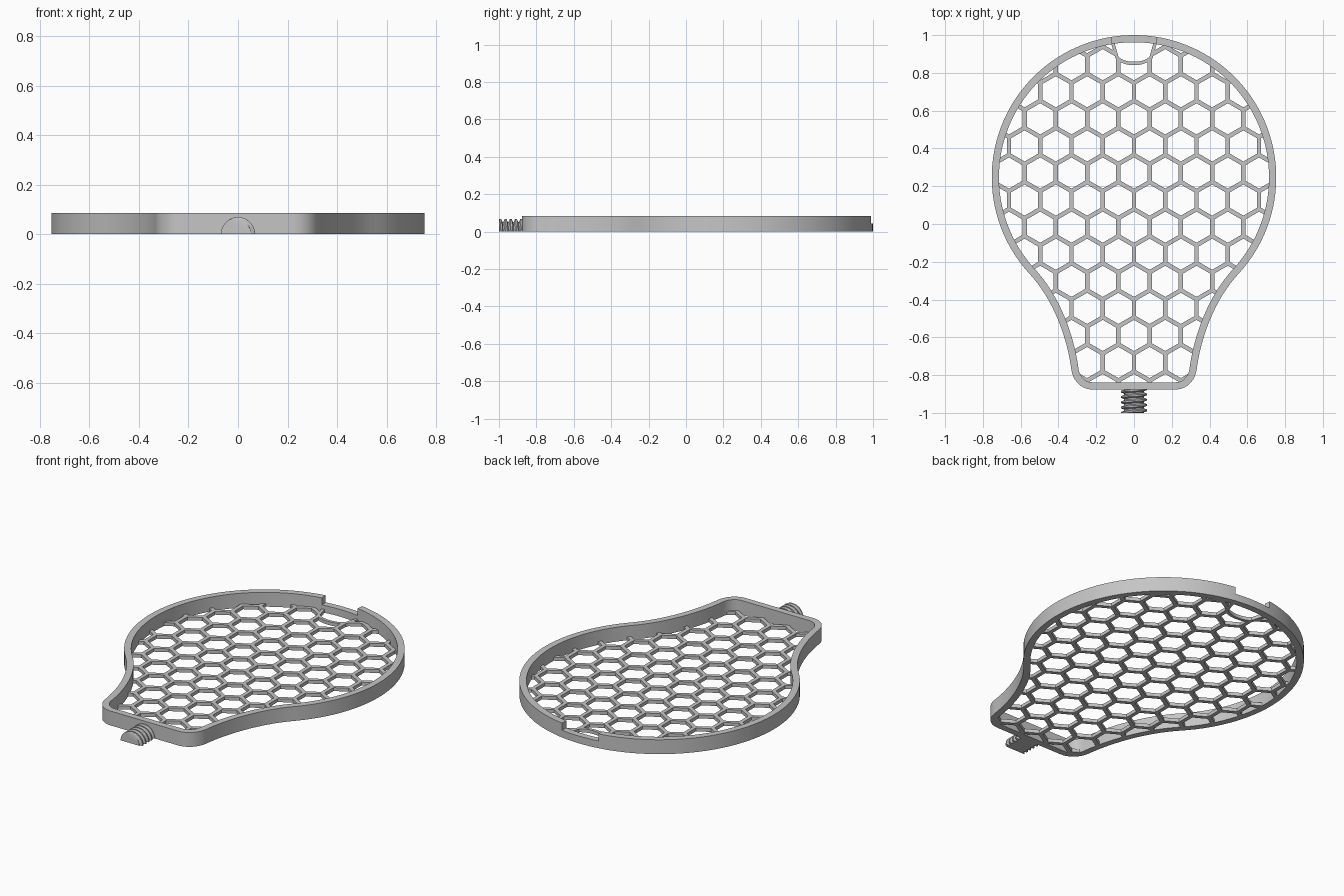
import bpy, bmesh, math
from mathutils import Vector

if "Cube" in bpy.data.objects:
    bpy.data.objects.remove(bpy.data.objects["Cube"], do_unlink=True)

GREY = (0.56, 0.56, 0.56, 1)
grey = bpy.data.materials.new("plain grey")
grey.use_nodes = True
grey.diffuse_color = GREY
grey.node_tree.nodes["Principled BSDF"].inputs["Base Color"].default_value = GREY

RIM_H, RIM_W, MESH_H = 0.085, 0.038, 0.02
CELL, BAR = 0.1655, 0.023


def make(name, bm):
    bmesh.ops.recalc_face_normals(bm, faces=bm.faces)
    mesh = bpy.data.meshes.new(name)
    bm.to_mesh(mesh)
    bm.free()
    mesh.materials.append(grey)
    ob = bpy.data.objects.new(name, mesh)
    bpy.context.collection.objects.link(ob)
    return ob


def activate(ob):
    bpy.ops.object.select_all(action='DESELECT')
    ob.select_set(True)
    bpy.context.view_layer.objects.active = ob


def smooth(ob):
    activate(ob)
    bpy.ops.object.shade_smooth_by_angle(angle=math.radians(30))


def cut(ob, cutter):
    cutter.hide_render = True
    mod = ob.modifiers.new("cut", 'BOOLEAN')
    mod.operation, mod.solver, mod.object = 'DIFFERENCE', 'EXACT', cutter
    activate(ob)
    bpy.ops.object.modifier_apply(modifier=mod.name)
    bpy.data.objects.remove(cutter, do_unlink=True)


def prism(bm, pts, z0, z1):
    low, high = ([bm.verts.new((p[0], p[1], z)) for p in pts] for z in (z0, z1))
    n = len(pts)
    bm.faces.new(low[::-1])
    bm.faces.new(high)
    for i in range(n):
        j = (i + 1) % n
        bm.faces.new((low[i], low[j], high[j], high[i]))


def bezier(a, b, c, d, n):
    a, b, c, d = map(Vector, (a, b, c, d))
    ts = [i / n for i in range(n + 1)]
    return [a * (1 - t) ** 3 + b * 3 * t * (1 - t) ** 2 + c * 3 * t * t * (1 - t) + d * t ** 3 for t in ts]


def normals(pts, closed=True):
    n, out = len(pts), []
    for i in range(n):
        a = pts[i - 1] if closed or i else pts[0]
        b = pts[(i + 1) % n] if closed or i < n - 1 else pts[i]
        d = (b - a).normalized()
        out.append(Vector((-d.y, d.x)))
    return out


# Bulb outline: round head, concave neck, rounded base corners; mirrored across x
half = []
for i in range(49):
    a = math.radians(90 - 132 * i / 48)
    half.append(Vector((0.753 * math.cos(a), 0.247 + 0.753 * math.sin(a))))
half += bezier(half[-1], (0.423, -0.40), (0.352, -0.61), (0.331, -0.775), 16)[1:]
half += bezier(half[-1], (0.322, -0.83), (0.28, -0.876), (0.22, -0.876), 10)[1:]
outline = half + [Vector((-p.x, p.y)) for p in half[:0:-1]]
inward = [-n for n in normals(outline)]


def inset(d):
    return [p + n * d for p, n in zip(outline, inward)]


# Raised rim
bm = bmesh.new()
loops = [[bm.verts.new((p.x, p.y, z)) for p in inset(d)]
         for d, z in ((0, 0), (0, RIM_H), (RIM_W, RIM_H), (RIM_W, 0))]
count = len(outline)
for k in range(4):
    for i in range(count):
        j = (i + 1) % count
        bm.faces.new((loops[k][i], loops[k][j], loops[k - 3][j], loops[k - 3][i]))
rim = make("rim", bm)

# Notch through the upper half of the rim at the back
bm = bmesh.new()
prism(bm, [(-0.112, 0.85), (0.112, 0.85), (0.125, 1.1), (-0.125, 1.1)], 0.043, 0.2)
cut(rim, make("notch_cutter", bm))
smooth(rim)

# Honeycomb floor: a plate with hexagonal holes
bm = bmesh.new()
prism(bm, inset(RIM_W * 0.6), 0, MESH_H)
floor = make("honeycomb_floor", bm)
bm = bmesh.new()
radius = (CELL - BAR) / math.sqrt(3)
for row in range(-2, 12):
    y = 0.70 - row * CELL * math.sqrt(3) / 2
    for col in range(-6, 6):
        x = (col + 0.5 * ((row + 1) % 2)) * CELL
        corners = [(x + radius * math.sin(k * math.pi / 3), y + radius * math.cos(k * math.pi / 3))
                   for k in range(6)]
        prism(bm, corners, -0.1, 0.2)
cut(floor, make("hexagon_cutter", bm))

# Socket opening behind the notch, with its thin curved edge
side = [Vector((-0.114, 0.965))]
side += bezier((-0.09, 0.88), (-0.07, 0.86), (-0.035, 0.85), (0, 0.85), 12)
path = side + [Vector((-p.x, p.y)) for p in side[-2::-1]]
bm = bmesh.new()
prism(bm, path, -0.1, 0.2)
cut(floor, make("socket_cutter", bm))
offs = normals(path, closed=False)
band = [p + n * 0.009 for p, n in zip(path, offs)]
band += [p - n * 0.009 for p, n in reversed(list(zip(path, offs)))]
bm = bmesh.new()
prism(bm, band, 0, MESH_H)
smooth(make("socket_edge", bm))

# Half screw with a helical thread and a flat underside
ROOT, CREST, PITCH, STEPS, ARC = 0.053, 0.069, 0.028, 80, 24
bm = bmesh.new()
rings = []
for i in range(STEPS + 1):
    y = -1 + 0.14 * i / STEPS
    ring = []
    for k in range(ARC + 1):
        a = math.pi * k / ARC
        phase = ((y + 1) / PITCH + a / math.tau) % 1
        ridge = min(1, max(0, 1.8 - 5 * abs(phase - 0.5)))
        r = ROOT + (CREST - ROOT) * ridge
        ring.append(bm.verts.new((r * math.cos(a), y, r * math.sin(a))))
    rings.append(ring)
for a, b in zip(rings, rings[1:]):
    for k in range(ARC + 1):
        j = (k + 1) % (ARC + 1)
        bm.faces.new((a[k], a[j], b[j], b[k]))
bm.faces.new(rings[0])
bm.faces.new(rings[-1][::-1])
smooth(make("screw", bm))
